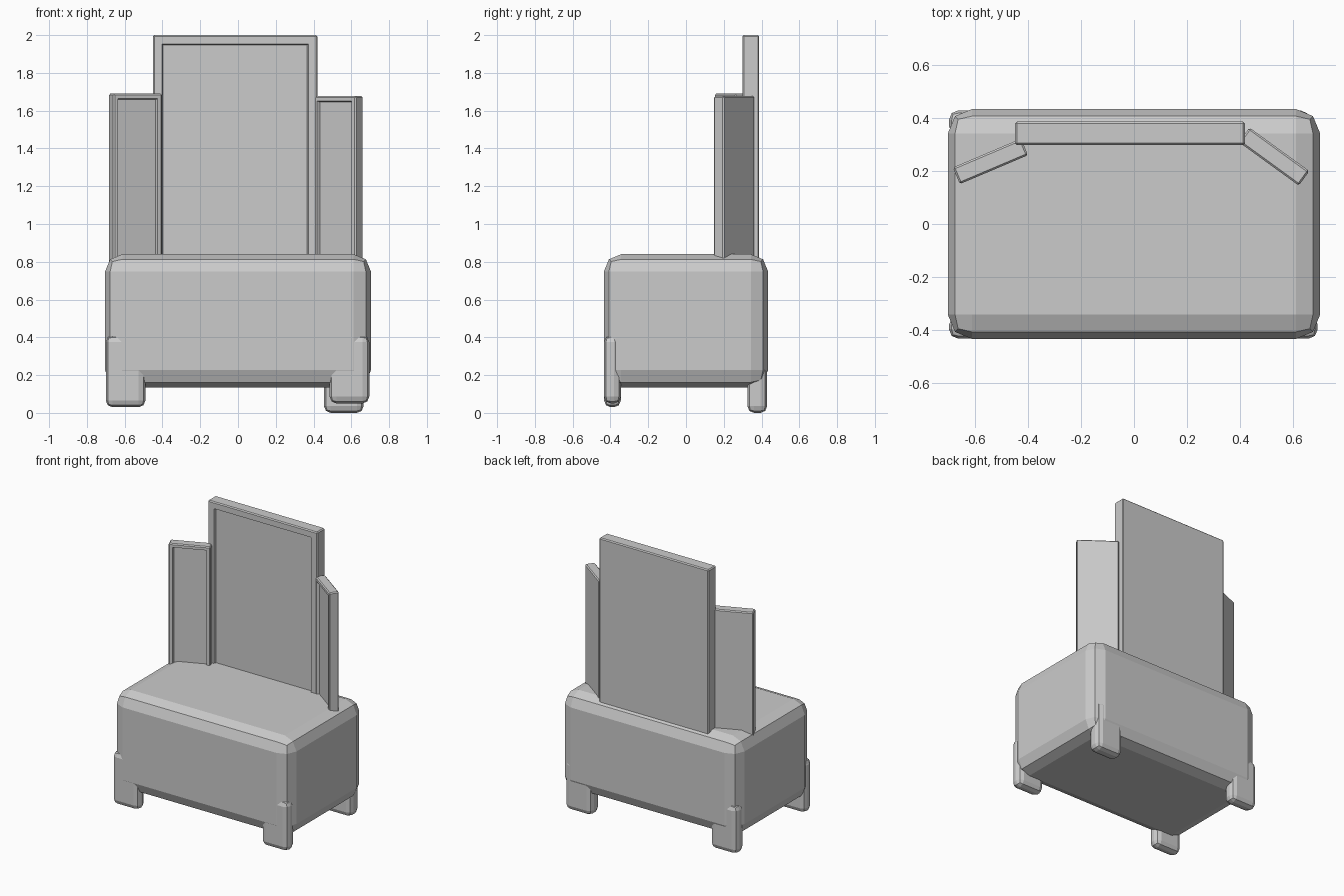
import bpy, bmesh
from math import radians
from mathutils import Matrix, Vector

if "Cube" in bpy.data.objects:
    bpy.data.objects.remove(bpy.data.objects["Cube"])


def finish(name, bm, loc, rot=0):
    bmesh.ops.recalc_face_normals(bm, faces=bm.faces)
    me = bpy.data.meshes.new(name)
    bm.to_mesh(me)
    bm.free()
    ob = bpy.data.objects.new(name, me)
    ob.location = loc
    ob.rotation_euler.z = radians(rot)
    bpy.context.collection.objects.link(ob)
    return ob


def rounded_box(size, bevel, segments):
    bm = bmesh.new()
    bmesh.ops.create_cube(bm, size=1, matrix=Matrix.Diagonal((*size, 1)))
    bmesh.ops.bevel(bm, geom=bm.edges[:], offset=bevel, segments=segments,
                    profile=0.5, affect='EDGES')
    return bm


def box(name, lo, hi, bevel, segments=2):
    lo, hi = Vector(lo), Vector(hi)
    return finish(name, rounded_box(hi - lo, bevel, segments), (lo + hi) / 2)


def mirror_panel(name, x, y, width, thick, bottom, top, border, rot=0):
    bm = rounded_box((width, thick, top - bottom), 0.007, 1)
    # recessed glass on the front face
    front = min(bm.faces, key=lambda f: f.calc_center_median().y)
    bmesh.ops.inset_region(bm, faces=[front], thickness=border - 0.007)
    bmesh.ops.inset_region(bm, faces=[front], thickness=0.008, depth=0)
    bmesh.ops.translate(bm, verts=front.verts[:], vec=(0, 0.018, 0))
    return finish(name, bm, (x, y, (bottom + top) / 2), rot)


# Dresser body
box("dresser_body", (-0.704, -0.435, 0.135), (0.704, 0.435, 0.84), 0.092)

# Feet: x range, y range, z range
feet = {
    "front_left_foot": (-0.70, -0.49, -0.434, -0.345, 0.03, 0.41),
    "front_right_foot": (0.485, 0.695, -0.434, -0.345, 0.05, 0.41),
    "back_left_foot": (-0.70, -0.49, 0.335, 0.43, 0.03, 0.38),
    "back_right_foot": (0.455, 0.665, 0.325, 0.43, 0.0, 0.36),
}
for name, (x0, x1, y0, y1, z0, z1) in feet.items():
    box(name, (x0, y0, z0), (x1, y1, z1), 0.036)

# Three-part mirror
mirror_panel("centre_mirror", -0.015, 0.343, 0.87, 0.088, 0.72, 2.0, 0.065)
mirror_panel("left_mirror", -0.543, 0.237, 0.28, 0.068, 0.72, 1.69, 0.034, 23)
mirror_panel("right_mirror", 0.53, 0.255, 0.28, 0.068, 0.72, 1.677, 0.034, -36)
